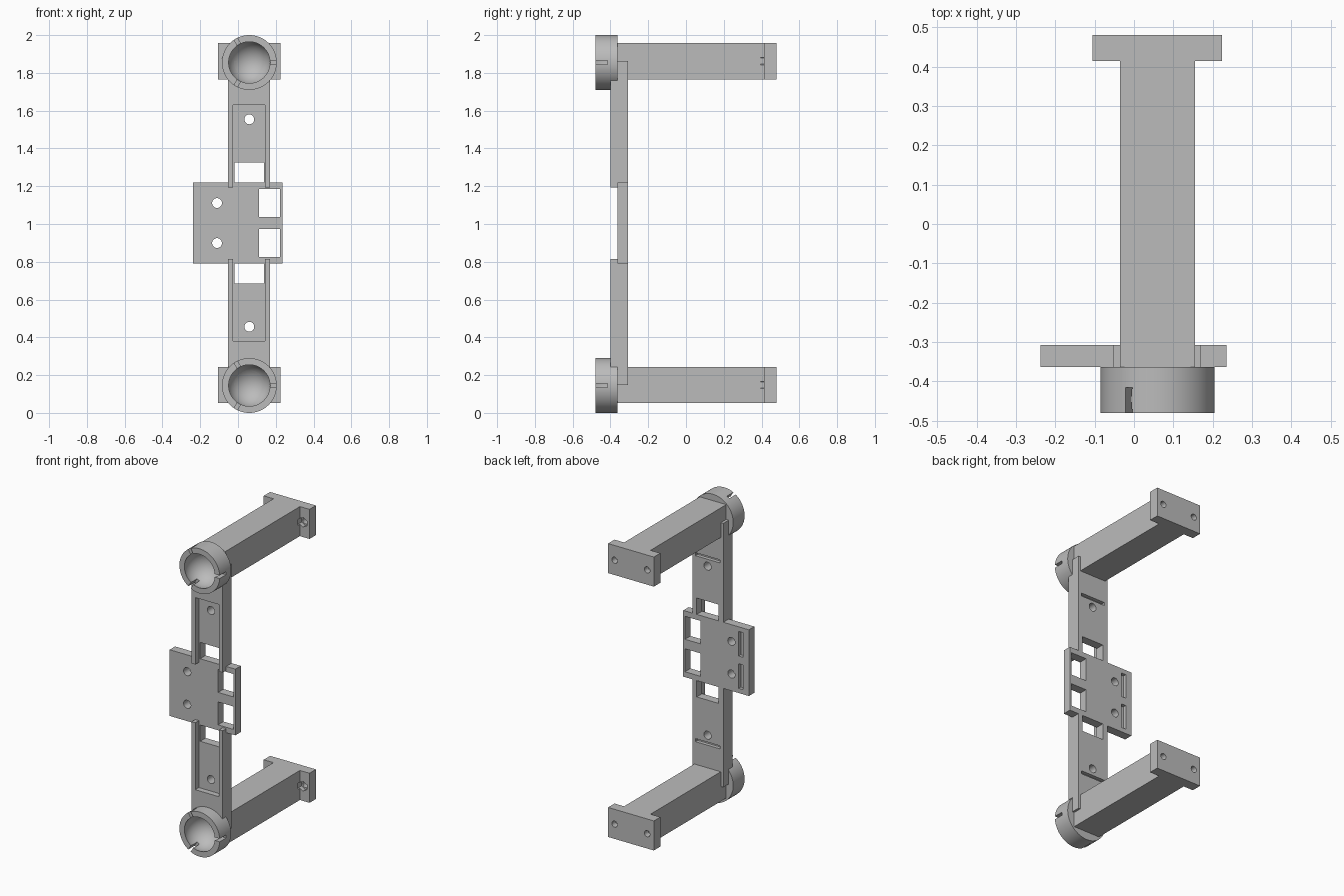
import bpy
import math
from mathutils import Matrix, Vector

cube = bpy.data.objects.get("Cube")
if cube:
    bpy.data.objects.remove(cube, do_unlink=True)

grey = bpy.data.materials.new("plain grey")
grey.use_nodes = True
GREY = (0.5, 0.5, 0.5, 1)
grey.diffuse_color = GREY
grey.node_tree.nodes["Principled BSDF"].inputs["Base Color"].default_value = GREY

AXIS_X = 0.06      # centre line of arms and cups
MID_Z = 1.005      # mirror height of the bracket


def finish(name):
    obj = bpy.context.object
    obj.name = name
    obj.data.materials.append(grey)
    bpy.ops.object.transform_apply(location=True, rotation=True, scale=True)
    return obj


def box(name, xs, ys, zs):
    spans = [sorted(s) for s in (xs, ys, zs)]
    bpy.ops.mesh.primitive_cube_add(size=1, location=[(a + b) / 2 for a, b in spans])
    bpy.context.object.scale = [b - a for a, b in spans]
    return finish(name)


def rod(name, x, z, radius, ys, sides=32):
    """Cylinder or prism lying along y."""
    bpy.ops.mesh.primitive_cylinder_add(
        vertices=sides, radius=radius, depth=ys[1] - ys[0],
        location=(x, sum(ys) / 2, z), rotation=(math.pi / 2, 0, 0))
    return finish(name)


def ball(x, y, z, radius):
    bpy.ops.mesh.primitive_uv_sphere_add(
        segments=64, ring_count=32, radius=radius, location=(x, y, z),
        rotation=(math.pi / 2, 0, 0))
    return finish("socket_cutter")


def cut(target, cutters):
    bpy.context.view_layer.objects.active = target
    for cutter in cutters:
        mod = target.modifiers.new("cut", "BOOLEAN")
        mod.operation = "DIFFERENCE"
        mod.solver = "EXACT"
        mod.object = cutter
        bpy.ops.object.modifier_apply(modifier=mod.name)
    for cutter in cutters:
        bpy.data.objects.remove(cutter, do_unlink=True)


def smooth(obj):
    bpy.ops.object.select_all(action="DESELECT")
    obj.select_set(True)
    bpy.context.view_layer.objects.active = obj
    bpy.ops.object.shade_smooth_by_angle(angle=math.radians(30))


def mirrored(side, low, high):
    return MID_Z + side * low, MID_Z + side * high


THROUGH = (-0.6, -0.2)

# Central mounting plate with two windows, two holes and two rear grooves
plate = box("middle_plate", (-0.237, 0.235), (-0.363, -0.307), mirrored(1, -0.215, 0.215))
cutters = []
for side in (1, -1):
    cutters += [
        box("window", (0.111, 0.222), THROUGH, mirrored(side, 0.031, 0.18)),
        box("groove", (-0.195, -0.163), (-0.33, -0.2), mirrored(side, 0.025, 0.185)),
        rod("hole", -0.111, MID_Z + side * 0.106, 0.026, THROUGH),
    ]
cut(plate, cutters)
smooth(plate)

for level, side, cup_z in (("upper", 1, 1.855), ("lower", -1, 0.145)):
    arm_z = MID_Z + side * 0.857

    # Bar with a front recess, window, screw hole and rear groove
    bar = box(level + "_bar", (-0.053, 0.169), (-0.4, -0.307), mirrored(side, 0.189, 0.857))
    cut(bar, [
        box("recess", (-0.027, 0.144), (-0.5, -0.363), mirrored(side, 0.1, 0.624)),
        box("window", (-0.018, 0.138), THROUGH, mirrored(side, 0.214, 0.321)),
        box("step", (-0.2, 0.3), (-0.5, -0.363), mirrored(side, 0.761, 0.95)),
        box("groove", (-0.03, 0.147), (-0.33, -0.2), mirrored(side, 0.594, 0.614)),
        rod("hole", AXIS_X, MID_Z + side * 0.549, 0.026, THROUGH),
        ball(AXIS_X, -0.445, cup_z, 0.115),
    ])
    smooth(bar)

    # Long square arm reaching back
    arm_zs = (arm_z - 0.096, arm_z + 0.096)
    arm = box(level + "_arm", (-0.035, 0.155), (-0.366, 0.45), arm_zs)
    traps = [rod("nut_trap", AXIS_X + dx, arm_z, 0.032, (0.395, 0.44), 6)
             for dx in (-0.117, 0.117)]
    holes = [rod("hole", AXIS_X + dx, arm_z, 0.02, (0.42, 0.55)) for dx in (-0.117, 0.117)]
    cut(arm, [ball(AXIS_X, -0.445, cup_z, 0.115)] + traps + holes)
    smooth(arm)

    # Foot plate at the rear with screw holes and nut traps
    foot = box(level + "_foot_plate", (-0.105, 0.224), (0.414, 0.48), arm_zs)
    traps = [rod("nut_trap", AXIS_X + dx, arm_z, 0.032, (0.395, 0.44), 6)
             for dx in (-0.117, 0.117)]
    holes = [rod("hole", AXIS_X + dx, arm_z, 0.02, (0.42, 0.55)) for dx in (-0.117, 0.117)]
    cut(foot, traps + holes)
    smooth(foot)

    # Ball socket cup with three rim slots
    cup = rod(level + "_cup", AXIS_X, cup_z, 0.145, (-0.48, -0.363), 64)
    centre = Vector((AXIS_X, 0, cup_z))
    slots = []
    for k in range(3):
        slot = box("slot", (0.08, 0.2), (-0.55, -0.415), (-0.01, 0.01))
        turn = Matrix.Rotation(k * math.tau / 3, 4, "Y")
        slot.data.transform(Matrix.Translation(centre) @ turn)
        slots.append(slot)
    cut(cup, [ball(AXIS_X, -0.445, cup_z, 0.115)] + slots)
    smooth(cup)
